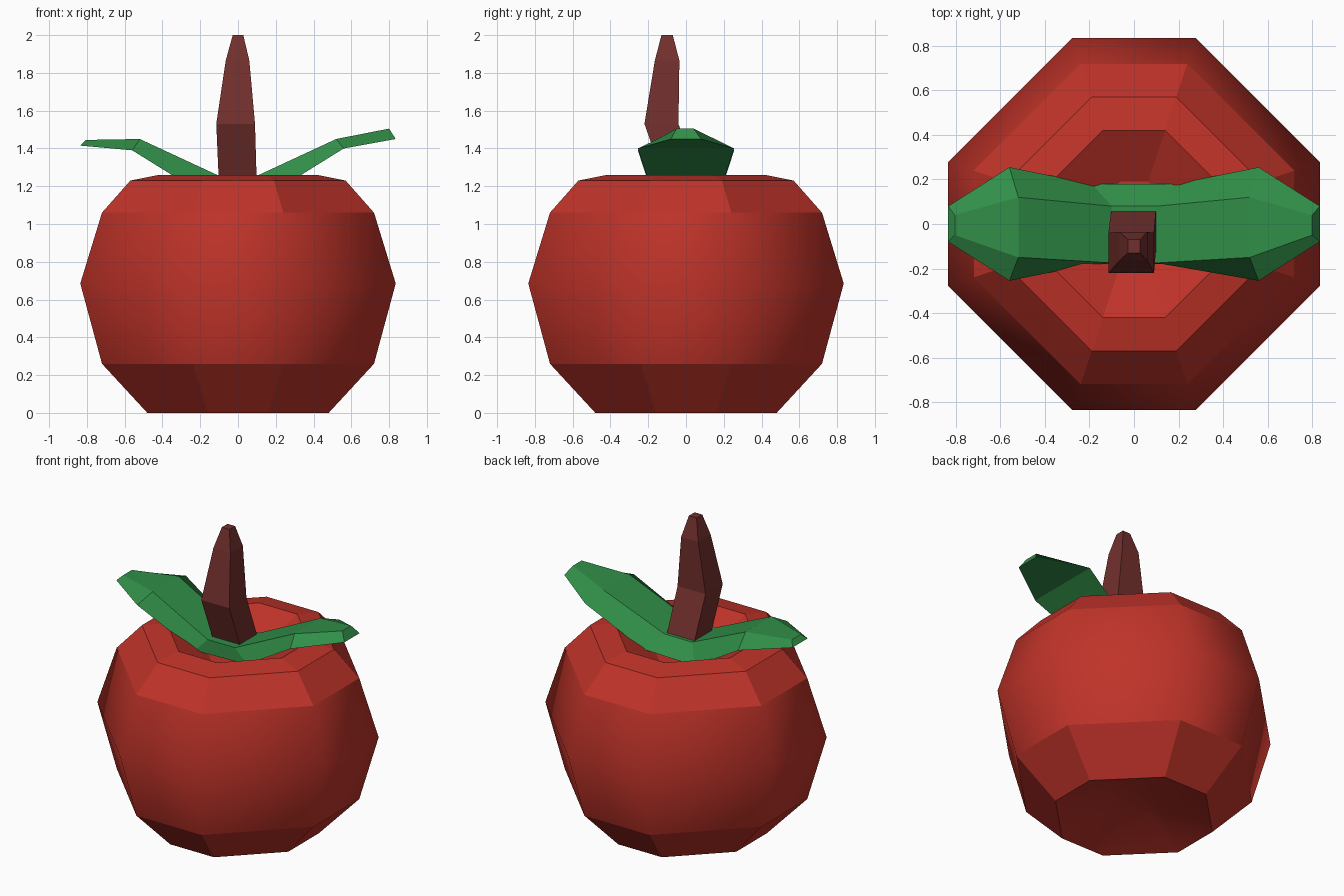
import bpy

if "Cube" in bpy.data.objects:
    bpy.data.objects.remove(bpy.data.objects["Cube"])


def material(name, rgb):
    mat = bpy.data.materials.new(name)
    mat.diffuse_color = (*rgb, 1)
    mat.use_nodes = True
    mat.node_tree.nodes["Principled BSDF"].inputs["Base Color"].default_value = mat.diffuse_color
    return mat


def loft(name, rings, mat, smooth_bands=()):
    """Skin a stack of equal-length rings and cap both ends."""
    n = len(rings[0])
    verts = [p for ring in rings for p in ring]
    faces, smooth = [], []
    for r in range(len(rings) - 1):
        for i in range(n):
            j = (i + 1) % n
            faces.append((r * n + i, r * n + j, (r + 1) * n + j, (r + 1) * n + i))
            smooth.append(r in smooth_bands)
    last = (len(rings) - 1) * n
    faces.append(tuple(reversed(range(n))))
    faces.append(tuple(range(last, last + n)))
    smooth += [0 in smooth_bands, False]
    mesh = bpy.data.meshes.new(name)
    mesh.from_pydata(verts, [], faces)
    mesh.polygons.foreach_set("use_smooth", smooth)
    mesh.materials.append(mat)
    mesh.update()
    obj = bpy.data.objects.new(name, mesh)
    bpy.context.collection.objects.link(obj)
    return obj


def octagon(r, z):
    a = r / 3
    return [(a, -r, z), (r, -a, z), (r, a, z), (a, r, z),
            (-a, r, z), (-r, a, z), (-r, -a, z), (-a, -r, z)]


red = material("fruit_red", (0.52, 0.033, 0.022))
green = material("leaf_green", (0.03, 0.27, 0.064))
brown = material("stem_brown", (0.17, 0.03, 0.027))

# Fruit body: dimpled base, rounded sides, dished top
profile = [(0.16, 0.10), (0.48, 0), (0.72, 0.26), (0.835, 0.685), (0.72, 1.06),
           (0.57, 1.23), (0.42, 1.26), (0.19, 1.13)]
body = loft("fruit_body", [octagon(r, z) for r, z in profile], red, (0, 2, 3))
# Keep the base dimple and lower facets crisply separated
positions = body.data.vertices
for edge in body.data.edges:
    zs = [positions[v].co.z for v in edge.vertices]
    if max(zs) < 0.001 or all(abs(z - 0.26) < 0.001 for z in zs) \
            or all(abs(z - 1.06) < 0.001 for z in zs):
        edge.use_edge_sharp = True

# Leaf pair: (edge x, edge half width, edge z, top x, top front y, top back y, top z)
stations = [(-0.835, 0.08, 1.415, -0.805, -0.05, 0.04, 1.445),
            (-0.56, 0.255, 1.39, -0.52, -0.15, 0.12, 1.45),
            (-0.19, 0.18, 1.16, -0.10, -0.175, 0.08, 1.255),
            (0.19, 0.18, 1.17, 0.10, -0.175, 0.08, 1.255),
            (0.56, 0.255, 1.40, 0.52, -0.15, 0.12, 1.45),
            (0.835, 0.08, 1.45, 0.80, -0.05, 0.04, 1.505)]
loft("leaves", [[(ex, -w, ez), (ex, w, ez), (tx, yb, tz), (tx, yf, tz)]
                for ex, w, ez, tx, yf, yb, tz in stations], green)

# Stem: tapered four-sided column leaning forward (x min, x max, y min, y max, z)
levels = [(-0.10, 0.10, -0.10, 0.08, 1.19), (-0.115, 0.09, -0.22, -0.04, 1.53),
          (-0.065, 0.06, -0.165, -0.035, 1.865), (-0.028, 0.028, -0.13, -0.07, 2.0)]
loft("stem", [[(x0, y0, z), (x1, y0, z), (x1, y1, z), (x0, y1, z)]
              for x0, x1, y0, y1, z in levels], brown)
